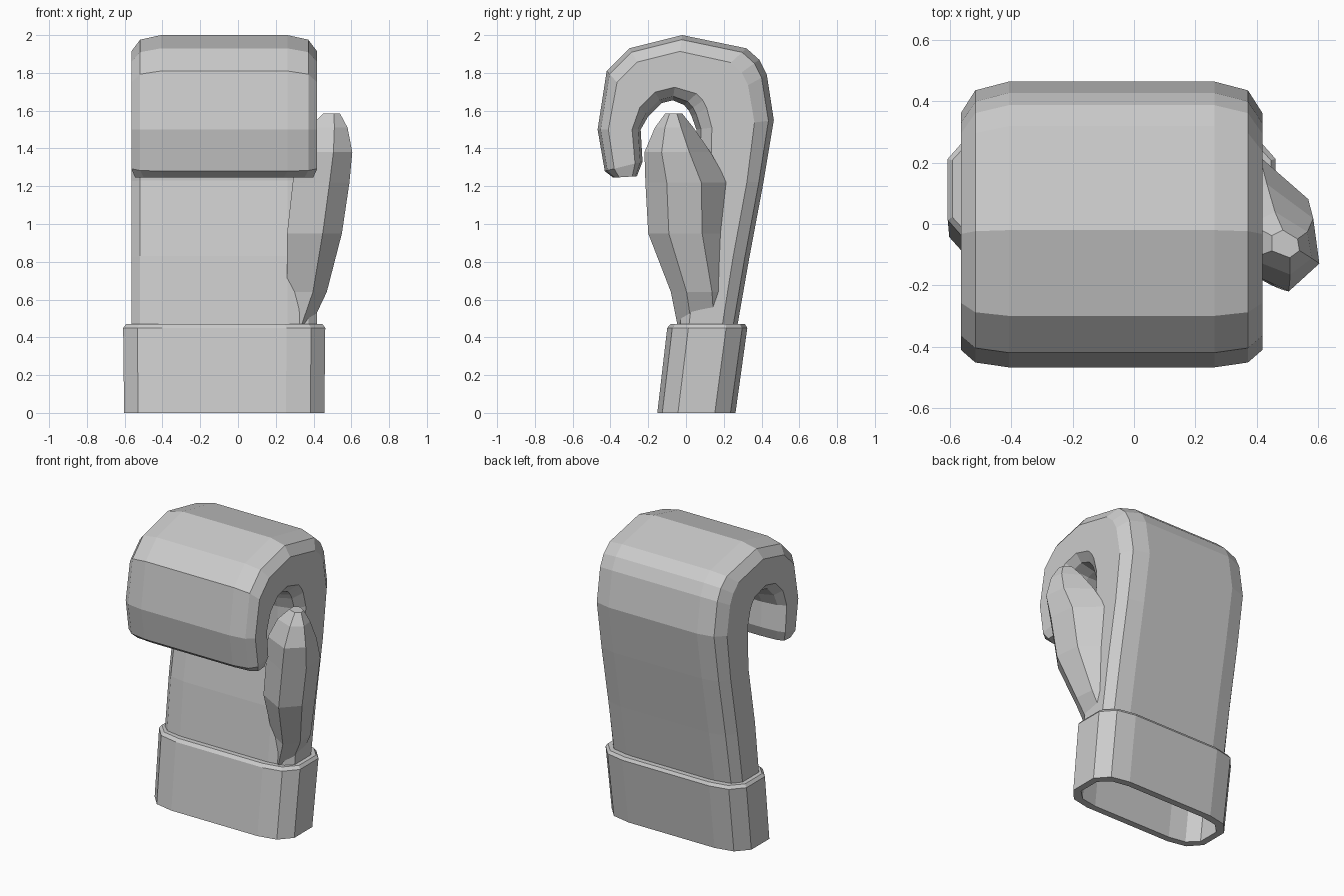
import bpy, bmesh
from mathutils import Vector

if "Cube" in bpy.data.objects:
    bpy.data.objects.remove(bpy.data.objects["Cube"])

CX = -0.073  # middle of the hand across x


def loft(name, rings, closed=False):
    """Skin a list of equal-length point rings; cap the ends or join them."""
    bm = bmesh.new()
    vs = [[bm.verts.new(p) for p in r] for r in rings]
    pairs = list(zip(vs, vs[1:]))
    if closed:
        pairs.append((vs[-1], vs[0]))
    else:
        bm.faces.new(vs[0])
        bm.faces.new(vs[-1])
    n = len(vs[0])
    for a, b in pairs:
        for i in range(n):
            j = (i + 1) % n
            bm.faces.new((a[i], a[j], b[j], b[i]))
    bmesh.ops.recalc_face_normals(bm, faces=bm.faces)
    me = bpy.data.meshes.new(name)
    bm.to_mesh(me)
    bm.free()
    ob = bpy.data.objects.new(name, me)
    bpy.context.collection.objects.link(ob)
    return ob


# Mitt: stations along the curled hand (outer y, z, inner y, z, width change)
stations = [
    (0.27, 0.45, -0.05, 0.45, 0), (0.335, 0.82, -0.01, 0.83, 0),
    (0.41, 1.22, 0.06, 1.23, 0), (0.465, 1.55, 0.055, 1.5, 0),
    (0.428, 1.79, 0.03, 1.57, 0), (0.388, 1.87, 0.015, 1.60, 0),
    (0.32, 1.93, -0.01, 1.63, 0), (-0.02, 2.0, -0.07, 1.655, 0),
    (-0.3, 1.93, -0.13, 1.64, 0), (-0.42, 1.81, -0.2, 1.57, 0),
    (-0.468, 1.5, -0.24, 1.5, 0), (-0.43, 1.28, -0.23, 1.33, 0),
    (-0.385, 1.245, -0.26, 1.253, -0.02),
]
# Half of the chamfered section: half width, fraction from outer to inner
half = [(0.335, 0), (0.445, 0.07), (0.492, 0.25), (0.492, 0.80), (0.445, 0.94), (0.335, 1)]
section = half + [(-w, f) for w, f in reversed(half)]
rings = []
for oy, oz, iy, iz, dw in stations:
    o, i = Vector((CX, oy, oz)), Vector((CX, iy, iz))
    rings.append([o.lerp(i, f) + Vector((w + (dw if w > 0 else -dw), 0, 0))
                  for w, f in section])
loft("mitt", rings)

# Thumb: six-sided sections (z, x range, y range)
hexagon = [(0, 0.25), (0.65, 0), (1, 0.26), (0.93, 0.68), (0.4, 1), (0, 0.8)]
thumb = [
    (0.44, 0.24, 0.375, -0.04, 0.24), (0.64, 0.26, 0.47, -0.08, 0.24),
    (0.95, 0.26, 0.55, -0.20, 0.22), (1.22, 0.29, 0.59, -0.215, 0.22),
    (1.38, 0.32, 0.605, -0.22, 0.13), (1.51, 0.38, 0.58, -0.165, 0.04),
    (1.585, 0.45, 0.54, -0.11, -0.02),
]
loft("thumb", [[(x0 + u * (x1 - x0), y0 + v * (y1 - y0), z) for u, v in hexagon]
               for z, x0, x1, y0, y1 in thumb])

# Cuff: leaning hollow band with a softened top rim (z, inset)
quarter = [(0.535, 0.10), (0.46, 0.185), (0.33, 0.212)]
right = [(x, -y) for x, y in reversed(quarter)] + quarter
outline = right + [(-x, -y) for x, y in right]


def cuff_ring(z, inset):
    fx, fy = 1 - inset / 0.535, 1 - inset / 0.212
    return [(CX + x * fx, 0.055 + 0.128 * z + y * fy, z) for x, y in outline]


loft("cuff", [cuff_ring(z, d) for z, d in
              [(0, 0.005), (0.45, 0), (0.47, 0.015), (0.47, 0.05), (0, 0.05)]], closed=True)
